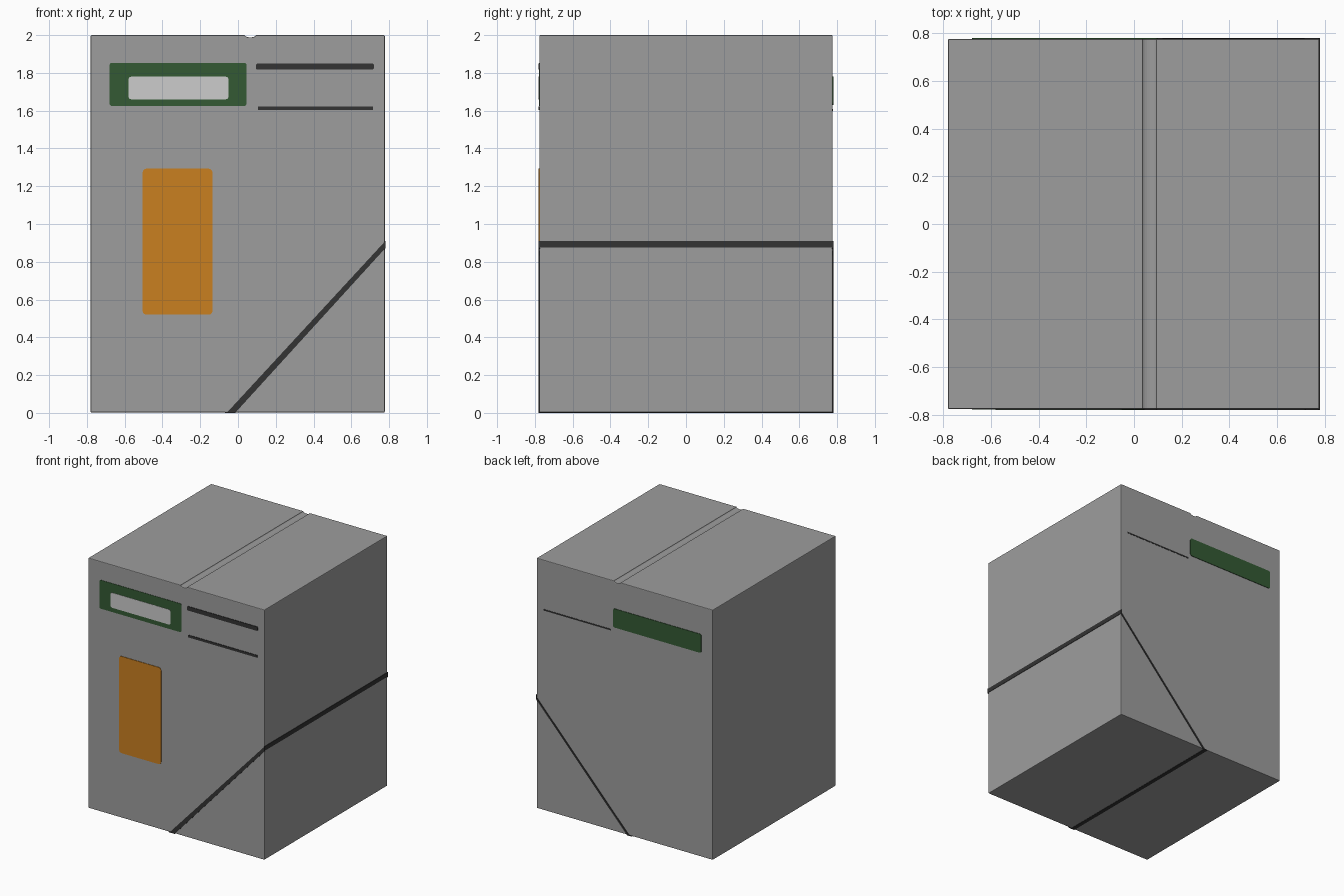
import bpy, bmesh, math

if "Cube" in bpy.data.objects:
    bpy.data.objects.remove(bpy.data.objects["Cube"])

W = 0.776      # half width of the casing
F = 0.78       # outer reach of the thin plates


def lin(c):
    c /= 255
    return c / 12.92 if c <= 0.04045 else ((c + 0.055) / 1.055) ** 2.4


def material(name, r, g, b):
    m = bpy.data.materials.new(name)
    m.diffuse_color = (lin(r), lin(g), lin(b), 1)
    m.use_nodes = True
    m.node_tree.nodes["Principled BSDF"].inputs["Base Color"].default_value = m.diffuse_color
    return m


GREY = material("casing grey", 157, 157, 157)
DARK = material("seam dark", 51, 51, 51)
GREEN = material("panel green", 52, 90, 52)
WHITE = material("display light grey", 204, 204, 204)
ORANGE = material("label orange", 202, 128, 32)


def prism(name, pts, axis, lo, hi, mat):
    """Extrude a 2D outline along x, y or z between lo and hi."""
    def place(p, d):
        return {'x': (d, p[0], p[1]), 'y': (p[0], d, p[1]), 'z': (p[0], p[1], d)}[axis]
    bm = bmesh.new()
    a = [bm.verts.new(place(p, lo)) for p in pts]
    b = [bm.verts.new(place(p, hi)) for p in pts]
    bm.faces.new(a)
    bm.faces.new(b[::-1])
    n = len(pts)
    for i in range(n):
        j = (i + 1) % n
        bm.faces.new((a[i], b[i], b[j], a[j]))
    bmesh.ops.recalc_face_normals(bm, faces=bm.faces[:])
    me = bpy.data.meshes.new(name)
    bm.to_mesh(me)
    bm.free()
    me.materials.append(mat)
    ob = bpy.data.objects.new(name, me)
    bpy.context.collection.objects.link(ob)
    return ob


def rounded(x0, x1, z0, z1, r):
    """Rounded rectangle outline, four points per corner."""
    pts = []
    corners = ((x1 - r, z1 - r), (x0 + r, z1 - r), (x0 + r, z0 + r), (x1 - r, z0 + r))
    for k, (cx, cz) in enumerate(corners):
        for s in range(4):
            t = math.radians(90 * k + 30 * s)
            pts.append((cx + r * math.cos(t), cz + r * math.sin(t)))
    return pts


# Casing: front outline with a shallow rounded groove along the top
groove = [(0.065 + 0.03 * math.cos(t), 2 - 0.012 * math.sin(t))
          for t in [math.pi * i / 8 for i in range(9)]]
casing = prism("casing", [(-F, 0.002), (F - 0.003, 0.002), (F - 0.003, 2)] + groove + [(-F, 2)],
               'y', -W, W, GREY)
bev = casing.modifiers.new("soft edges", 'BEVEL')
bev.width = 0.005
bev.segments = 2
bev.limit_method = 'ANGLE'
bev.angle_limit = math.radians(75)

# Front control panel and its display
prism("control_panel", rounded(-0.68, 0.045, 1.625, 1.853, 0.012), 'y', -F + 0.001, -W + 0.002, GREEN)
prism("display", rounded(-0.58, -0.05, 1.66, 1.78, 0.015), 'y', -F - 0.001, -W + 0.002, WHITE)

# Front slots
prism("upper_slot", rounded(0.095, 0.72, 1.817, 1.85, 0.01), 'y', -F, -W + 0.002, DARK)
prism("lower_slot", rounded(0.105, 0.715, 1.603, 1.622, 0.002), 'y', -F, -W + 0.002, DARK)

# Front label
prism("label", rounded(-0.505, -0.135, 0.52, 1.293, 0.02), 'y', -F, -W + 0.002, ORANGE)

# Back panel and slot
prism("back_panel", rounded(-0.68, 0.10, 1.63, 1.78, 0.015), 'y', W - 0.002, F, GREEN)
prism("back_slot", rounded(0.12, 0.715, 1.597, 1.608, 0.002), 'y', W - 0.002, F - 0.002, DARK)

# Diagonal seam wrapping around front, right, back and underside
prism("front_seam", [(-0.06, 0), (-0.015, 0), (F, 0.872), (F, 0.91)], 'y', -F, -W + 0.002, DARK)
prism("back_seam", [(-0.045, 0), (-0.024, 0), (F, 0.872), (F, 0.892)], 'y', W - 0.002, F, DARK)
prism("side_seam", [(-F, 0.875), (F, 0.875), (F, 0.91), (-F, 0.91)], 'x', F - 0.006, F, DARK)
prism("base_seam", [(-0.068, -F), (-0.036, -F), (-0.036, F), (-0.068, F)], 'z', 0, 0.004, DARK)
